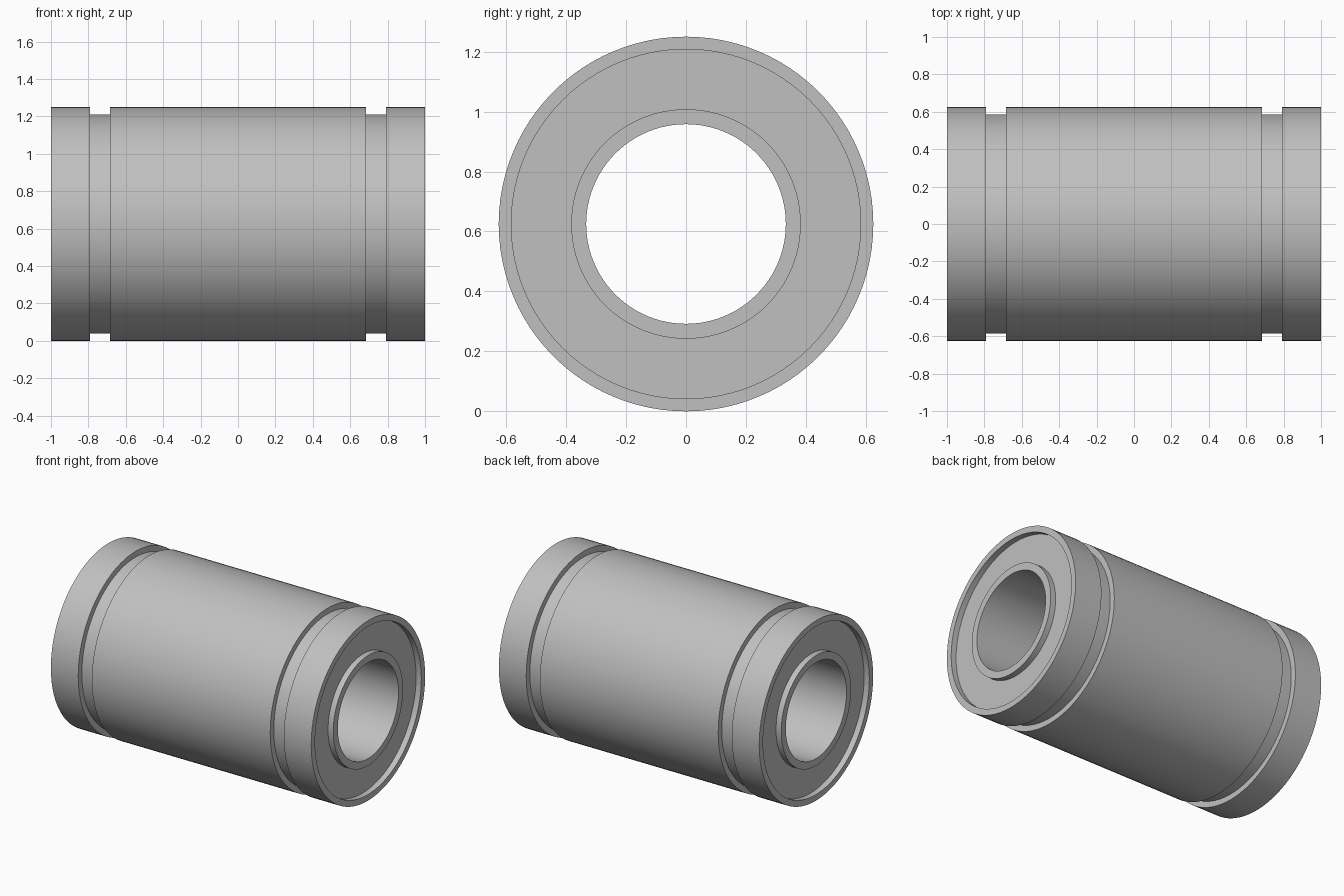
import bpy, bmesh, math
from mathutils import Matrix, Vector

cube = bpy.data.objects.get("Cube")
if cube:
    bpy.data.objects.remove(cube, do_unlink=True)

SEGMENTS = 96
OUTER, GROOVE, RECESS, COLLAR, BORE = 0.625, 0.585, 0.583, 0.383, 0.333
END, RECESS_FLOOR = 1.0, 0.96
GROOVE_OUT, GROOVE_IN = 0.79, 0.685

# Plain steel
steel = bpy.data.materials.new("grey steel")
steel.use_nodes = True
color = (0.53, 0.53, 0.53, 1.0)
steel.diffuse_color = color
steel.node_tree.nodes["Principled BSDF"].inputs["Base Color"].default_value = color

# Half profile (x, radius), from the middle of the bore out to the middle of the shell
half = [
    (END, BORE), (END, COLLAR),                        # inner collar
    (RECESS_FLOOR, COLLAR), (RECESS_FLOOR, RECESS),    # sunken end face
    (END, RECESS), (END, OUTER),                       # outer rim
    (GROOVE_OUT, OUTER), (GROOVE_OUT, GROOVE),         # retaining ring groove
    (GROOVE_IN, GROOVE), (GROOVE_IN, OUTER),
]
profile = half + [(-x, r) for x, r in reversed(half)]

# Turn the closed profile around the x axis
bm = bmesh.new()
rings = []
for i in range(SEGMENTS):
    turn = Matrix.Rotation(math.tau * i / SEGMENTS, 3, "X")
    rings.append([bm.verts.new(turn @ Vector((x, 0, r))) for x, r in profile])
for i, ring in enumerate(rings):
    following = rings[(i + 1) % SEGMENTS]
    for j in range(len(profile)):
        k = (j + 1) % len(profile)
        bm.faces.new((ring[j], ring[k], following[k], following[j]))
bmesh.ops.recalc_face_normals(bm, faces=bm.faces)

mesh = bpy.data.meshes.new("bearing_sleeve")
bm.to_mesh(mesh)
bm.free()
mesh.materials.append(steel)

sleeve = bpy.data.objects.new("bearing_sleeve", mesh)
sleeve.location.z = OUTER
bpy.context.collection.objects.link(sleeve)

# Smooth round walls with crisp rims
bpy.ops.object.select_all(action="DESELECT")
sleeve.select_set(True)
bpy.context.view_layer.objects.active = sleeve
bpy.ops.object.shade_smooth_by_angle(angle=math.radians(30))
